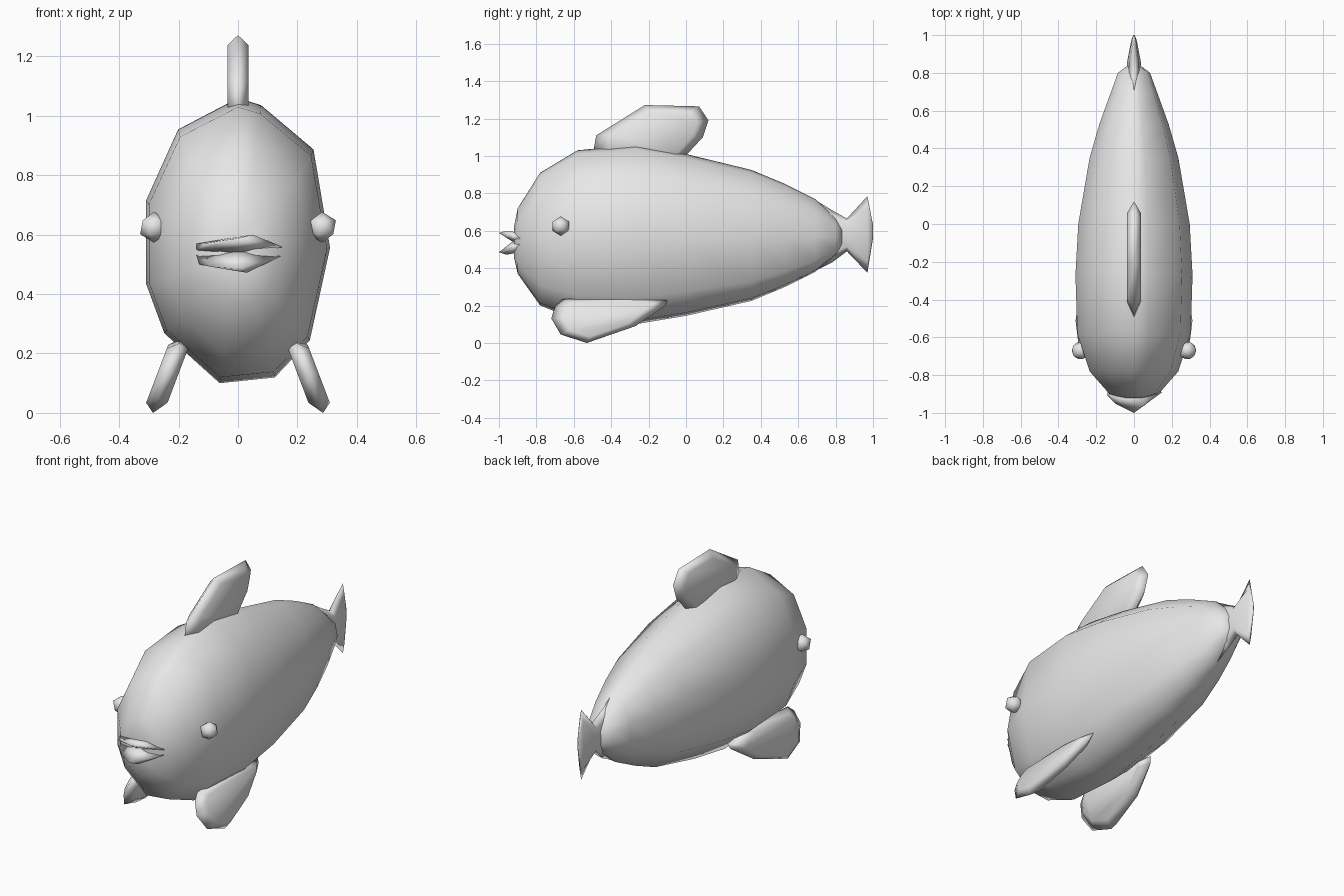
import bpy
import bmesh
from math import cos, sin, tau
from mathutils import Matrix

default = bpy.data.objects.get("Cube")
if default:
    bpy.data.objects.remove(default, do_unlink=True)

grey = bpy.data.materials.new("plain_grey")
grey.use_nodes = True
grey.diffuse_color = (0.8, 0.8, 0.8, 1)
grey.node_tree.nodes["Principled BSDF"].inputs["Base Color"].default_value = (0.8, 0.8, 0.8, 1)


def finish(name, bm):
    """Turn a bmesh into a smooth grey object."""
    bmesh.ops.recalc_face_normals(bm, faces=bm.faces)
    for face in bm.faces:
        face.smooth = True
    mesh = bpy.data.meshes.new(name)
    bm.to_mesh(mesh)
    bm.free()
    mesh.materials.append(grey)
    obj = bpy.data.objects.new(name, mesh)
    bpy.context.collection.objects.link(obj)
    return obj


def bridge(bm, rings):
    """Join successive rings with quads and close both ends."""
    count = len(rings[0])
    for a, b in zip(rings, rings[1:]):
        for i in range(count):
            j = (i + 1) % count
            bm.faces.new((a[i], a[j], b[j], b[i]))
    bm.faces.new(rings[0])
    bm.faces.new(rings[-1])


def loft(name, outline, sections):
    """Sections along y: (y, bottom z, top z, half width)."""
    bm = bmesh.new()
    rings = []
    for y, low, high, width in sections:
        mid, half = (low + high) / 2, (high - low) / 2
        rings.append([bm.verts.new((x * width, y, mid + z * half)) for x, z in outline])
    bridge(bm, rings)
    return finish(name, bm)


def fin(name, outline, centre_x, thickness, inset):
    """A lens-shaped fin: a thin rim with smaller, raised side faces."""
    bm = bmesh.new()
    cy = sum(p[0] for p in outline) / len(outline)
    cz = sum(p[1] for p in outline) / len(outline)
    rings = []
    for side, scale in ((-1, inset), (0, 1), (1, inset)):
        ring = []
        for y, z in outline:
            y, z = cy + (y - cy) * scale, cz + (z - cz) * scale
            ring.append(bm.verts.new((centre_x(z) + side * thickness, y, z)))
        rings.append(ring)
    bridge(bm, rings)
    return finish(name, bm)


def hull(name, points):
    bm = bmesh.new()
    for p in points:
        bm.verts.new(p)
    bmesh.ops.convex_hull(bm, input=bm.verts)
    return finish(name, bm)


# Body: slightly uneven faceted cross-section, tapering to the tail
body_outline = [(0, 1), (0.25, 0.95), (0.82, 0.64), (1, -0.05), (0.78, -0.7), (0.4, -0.96),
                (-0.2, -1), (-0.8, -0.65), (-1, -0.3), (-1, 0.28), (-0.65, 0.78)]
loft("body", body_outline, [
    (-0.92, 0.46, 0.62, 0.06), (-0.9, 0.37, 0.72, 0.13), (-0.78, 0.2, 0.91, 0.235),
    (-0.58, 0.12, 1.03, 0.3), (-0.27, 0.1, 1.06, 0.31), (0, 0.145, 1.01, 0.295),
    (0.35, 0.225, 0.925, 0.235), (0.53, 0.3, 0.85, 0.183), (0.69, 0.38, 0.77, 0.125),
    (0.8, 0.47, 0.67, 0.085), (0.835, 0.52, 0.62, 0.04)])

# Tail: narrow waist flaring to a thin upright edge
circle = [(sin(i * tau / 8), cos(i * tau / 8)) for i in range(8)]
loft("tail", circle, [
    (0.7, 0.39, 0.76, 0.025), (0.78, 0.43, 0.71, 0.035), (0.86, 0.49, 0.665, 0.036),
    (0.97, 0.375, 0.785, 0.015), (1, 0.56, 0.63, 0.004)])

# Dorsal fin
fin("dorsal_fin", [(-0.5, 1.0), (-0.48, 1.11), (-0.22, 1.272), (0.07, 1.265),
                   (0.12, 1.19), (0.09, 1.1), (-0.03, 0.97)], lambda z: 0, 0.036, 0.76)

# Pectoral fins, splayed outwards
side_fin = [(-0.72, 0.13), (-0.7, 0.2), (-0.66, 0.235), (-0.27, 0.25), (-0.1, 0.23),
            (-0.11, 0.2), (-0.27, 0.09), (-0.53, 0), (-0.67, 0.045)]
for side, label in ((1, "left"), (-1, "right")):
    fin(label + "_pectoral_fin", side_fin,
        lambda z: side * (0.195 + (0.24 - z) * 0.38), 0.036, 0.78)

    # Eyes
    bm = bmesh.new()
    bmesh.ops.create_icosphere(bm, subdivisions=1, radius=0.052,
                               matrix=Matrix.Translation((side * 0.283, -0.67, 0.625)))
    finish(label + "_eye", bm)

# Lips: two faceted wedges
hull("upper_lip", [(-0.14, -0.89, 0.57), (-0.14, -0.91, 0.548), (0.15, -0.89, 0.558),
                   (0.05, -0.96, 0.6), (0, -1, 0.588), (0, -0.92, 0.537),
                   (-0.1, -0.95, 0.572), (0.05, -0.86, 0.585)])
hull("lower_lip", [(-0.14, -0.89, 0.532), (-0.13, -0.91, 0.5), (0.145, -0.89, 0.528),
                   (0.03, -0.96, 0.472), (0, -1, 0.485), (0, -0.92, 0.548),
                   (-0.09, -0.95, 0.492), (0.05, -0.86, 0.49)])
